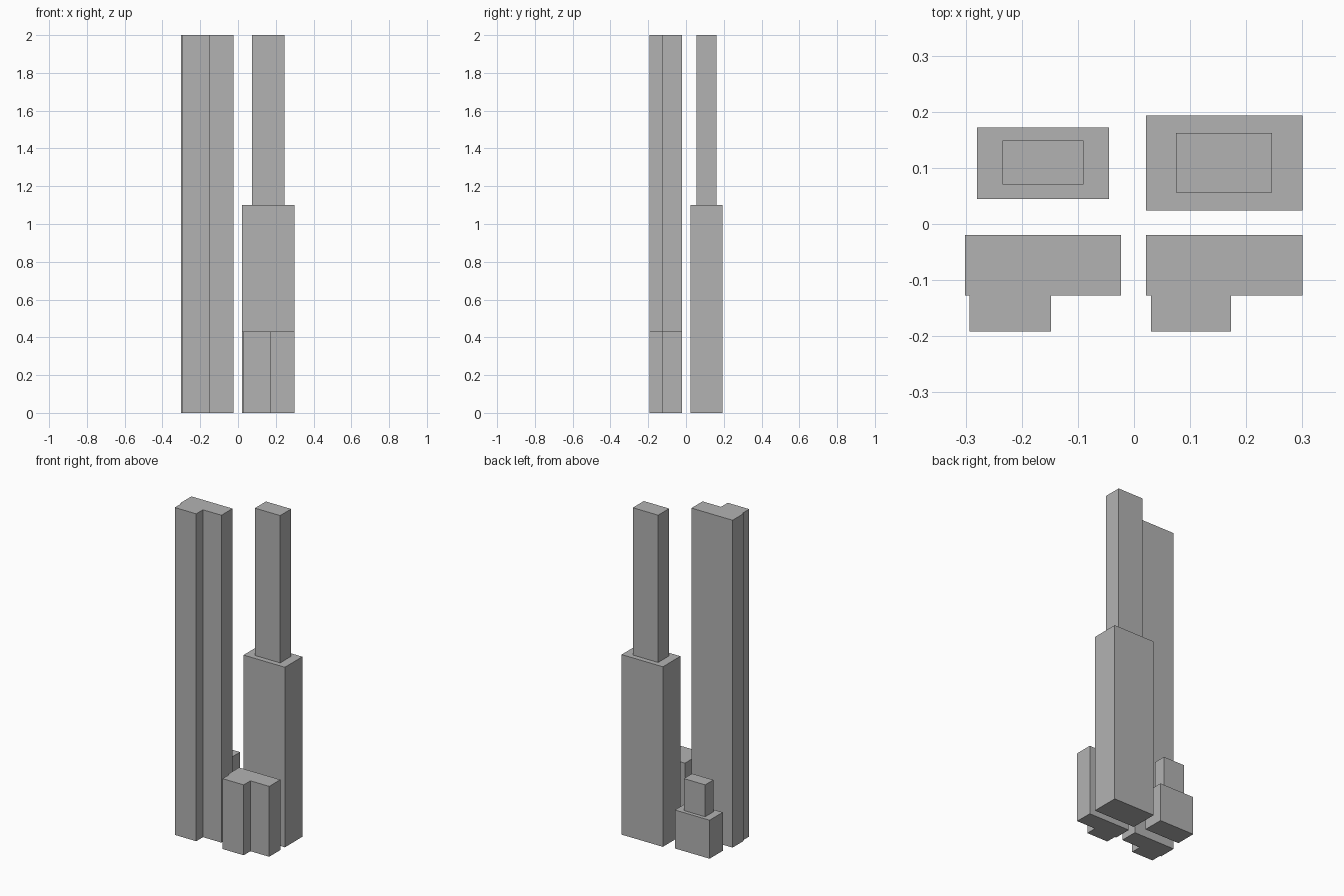
import bpy
import bmesh

cube = bpy.data.objects.get("Cube")
if cube:
    bpy.data.objects.remove(cube, do_unlink=True)

grey = bpy.data.materials.new("concrete_grey")
grey.use_nodes = True
colour = (0.45, 0.45, 0.45, 1)
grey.diffuse_color = colour
grey.node_tree.nodes["Principled BSDF"].inputs["Base Color"].default_value = colour


def prism(name, outline, z0, z1):
    """Extrude a counter-clockwise floor plan from z0 up to z1."""
    bm = bmesh.new()
    base = bm.faces.new([bm.verts.new((x, y, z0)) for x, y in outline])
    top = bmesh.ops.extrude_face_region(bm, geom=[base], use_keep_orig=True)
    verts = [v for v in top["geom"] if isinstance(v, bmesh.types.BMVert)]
    bmesh.ops.translate(bm, vec=(0, 0, z1 - z0), verts=verts)
    bmesh.ops.recalc_face_normals(bm, faces=bm.faces)
    mesh = bpy.data.meshes.new(name)
    bm.to_mesh(mesh)
    bm.free()
    mesh.materials.append(grey)
    obj = bpy.data.objects.new(name, mesh)
    bpy.context.collection.objects.link(obj)


def block(name, x0, x1, y0, y1, z0, z1):
    prism(name, [(x0, y0), (x1, y0), (x1, y1), (x0, y1)], z0, z1)


def stepped_plan(x0, x1, wing0, wing1):
    """Wide rear slab with a narrower wing projecting to the front."""
    back, step, front = -0.02, -0.127, -0.192
    return [(wing0, front), (wing1, front), (wing1, step), (x1, step),
            (x1, back), (x0, back), (x0, step), (wing0, step)]


# Front pair: one tall and one low building on a stepped plan
prism("tall_front_tower", stepped_plan(-0.301, -0.023, -0.293, -0.148), 0, 2)
prism("low_front_building", stepped_plan(0.021, 0.3, 0.03, 0.173), 0, 0.43)

# Rear pair: a broad base with a slimmer setback tower on top
block("rear_left_base", 0.021, 0.3, 0.024, 0.193, 0, 1.1)
block("rear_left_upper_tower", 0.075, 0.246, 0.056, 0.162, 1.1, 2)
block("rear_right_base", -0.28, -0.045, 0.045, 0.172, 0, 0.235)
block("rear_right_upper_block", -0.234, -0.09, 0.07, 0.149, 0.235, 0.43)
